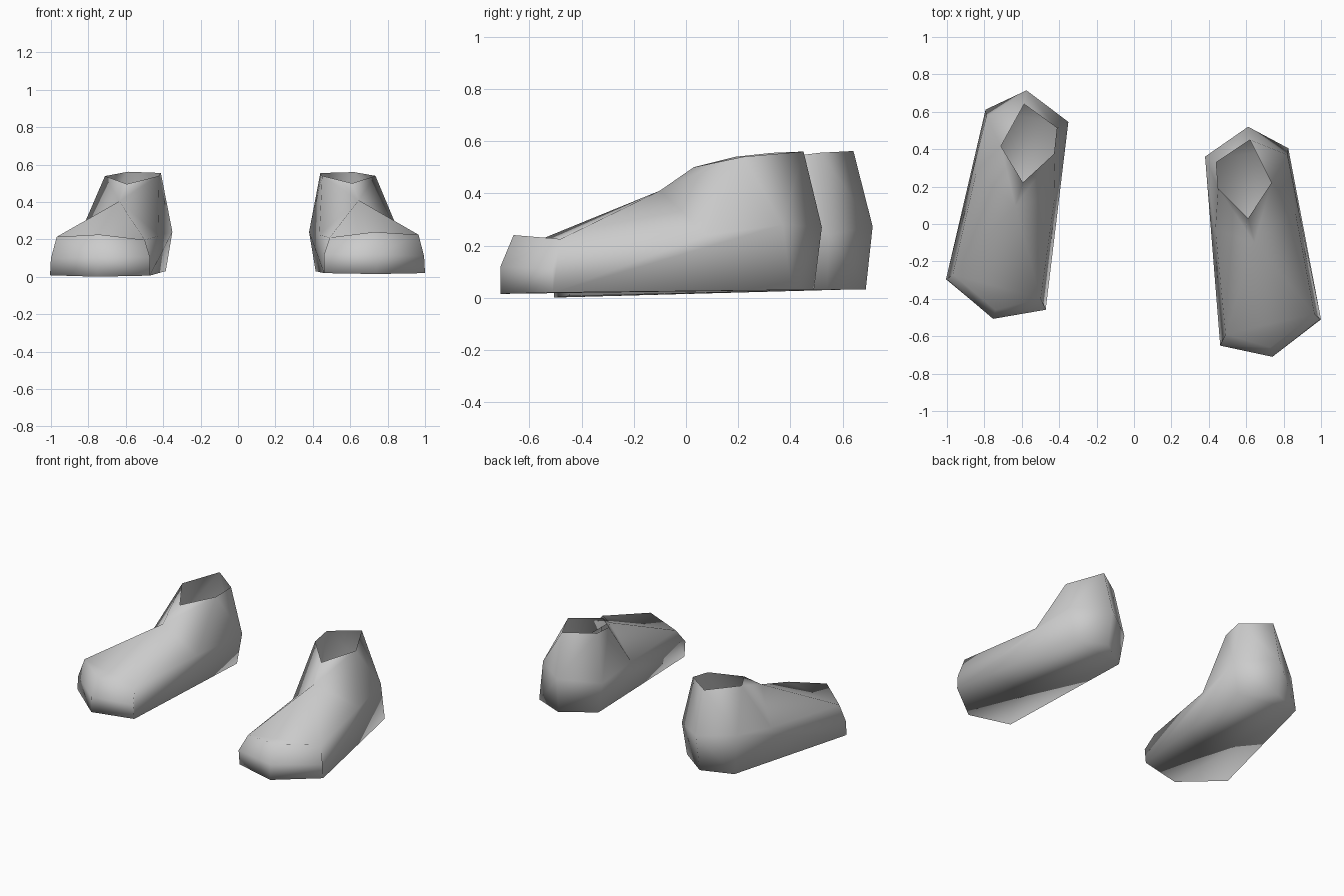
import bpy
import bmesh
from mathutils import Matrix, Vector

default_cube = bpy.data.objects.get("Cube")
if default_cube:
    bpy.data.objects.remove(default_cube, do_unlink=True)

# Single plain material
grey = bpy.data.materials.new("plain_grey")
grey.use_nodes = True
colour = (0.6, 0.6, 0.6, 1)
grey.diffuse_color = colour
grey.node_tree.nodes["Principled BSDF"].inputs["Base Color"].default_value = colour

# Corner points of the shoe, grouped by ring
POINTS = {
    # sole outline
    "sole_toe_inner": (.46, -.64, .02),
    "sole_toe_front": (.74, -.71, .015),
    "sole_toe_outer": (1, -.51, .02),
    "sole_heel_outer": (.825, .405, .03),
    "sole_heel_back": (.62, .49, .03),
    "sole_heel_inner": (.415, .35, .03),
    # toe bumper
    "bumper_inner": (.46, -.65, .12),
    "bumper_front": (.74, -.71, .12),
    "bumper_outer": (.995, -.51, .11),
    # upper edge of the side walls
    "side_toe_inner": (.49, -.59, .21),
    "side_toe_front": (.73, -.66, .24),
    "side_toe_outer": (.965, -.48, .225),
    "side_mid_outer": (.86, .08, .24),
    "side_heel_outer": (.82, .37, .28),
    "side_heel_back": (.61, .52, .27),
    "side_heel_inner": (.38, .36, .24),
    "side_mid_inner": (.435, -.03, .225),
    # instep and ankle opening
    "instep": (.645, -.1, .41),
    "rim_front": (.61, .03, .5),
    "rim_outer": (.735, .22, .54),
    "rim_back": (.62, .45, .56),
    "rim_inner_back": (.44, .33, .555),
    "rim_inner_front": (.45, .19, .54),
}

FACES = [
    # sole
    "sole_toe_inner sole_toe_front sole_toe_outer sole_heel_outer sole_heel_back sole_heel_inner",
    # toe cap
    "sole_toe_inner sole_toe_front bumper_front bumper_inner",
    "sole_toe_front sole_toe_outer bumper_outer bumper_front",
    "bumper_inner bumper_front side_toe_front side_toe_inner",
    "bumper_front bumper_outer side_toe_outer side_toe_front",
    "side_toe_inner side_toe_front side_toe_outer instep",
    # outer wall
    "sole_toe_outer side_mid_outer side_toe_outer bumper_outer",
    "sole_toe_outer sole_heel_outer side_heel_outer side_mid_outer",
    # inner wall
    "sole_toe_inner side_mid_inner side_toe_inner bumper_inner",
    "sole_toe_inner sole_heel_inner side_heel_inner side_mid_inner",
    # heel
    "sole_heel_outer sole_heel_back side_heel_back side_heel_outer",
    "sole_heel_back sole_heel_inner side_heel_inner side_heel_back",
    # instep flanks
    "side_toe_outer side_mid_outer instep",
    "side_toe_inner side_mid_inner instep",
    "instep side_mid_outer rim_outer rim_front",
    "instep side_mid_inner rim_inner_front rim_front",
    # ankle
    "side_mid_outer side_heel_outer rim_outer",
    "side_heel_outer side_heel_back rim_back rim_outer",
    "side_heel_back side_heel_inner rim_inner_back rim_back",
    "side_heel_inner side_mid_inner rim_inner_front rim_inner_back",
]


def build_shoe(name, placement):
    bm = bmesh.new()
    corners = {key: bm.verts.new(placement @ Vector(p)) for key, p in POINTS.items()}
    for face in FACES:
        bm.faces.new([corners[key] for key in face.split()]).smooth = True
    bmesh.ops.recalc_face_normals(bm, faces=bm.faces)
    mesh = bpy.data.meshes.new(name)
    bm.to_mesh(mesh)
    bm.free()
    mesh.materials.append(grey)
    shoe = bpy.data.objects.new(name, mesh)
    bpy.context.scene.collection.objects.link(shoe)


# The right shoe is a mirrored copy, set back, turned and tipped slightly
pivot = Vector((.64, -.05, 0))
mirror = Matrix.Scale(-1, 4, Vector((1, 0, 0)))
turn = Matrix.Rotation(.04, 4, "Z") @ Matrix.Rotation(.014, 4, "X")
shift = Matrix.Translation(pivot + Vector((-.013, .2, -.005)))

build_shoe("left_shoe", Matrix.Identity(4))
build_shoe("right_shoe", mirror @ shift @ turn @ Matrix.Translation(-pivot))
